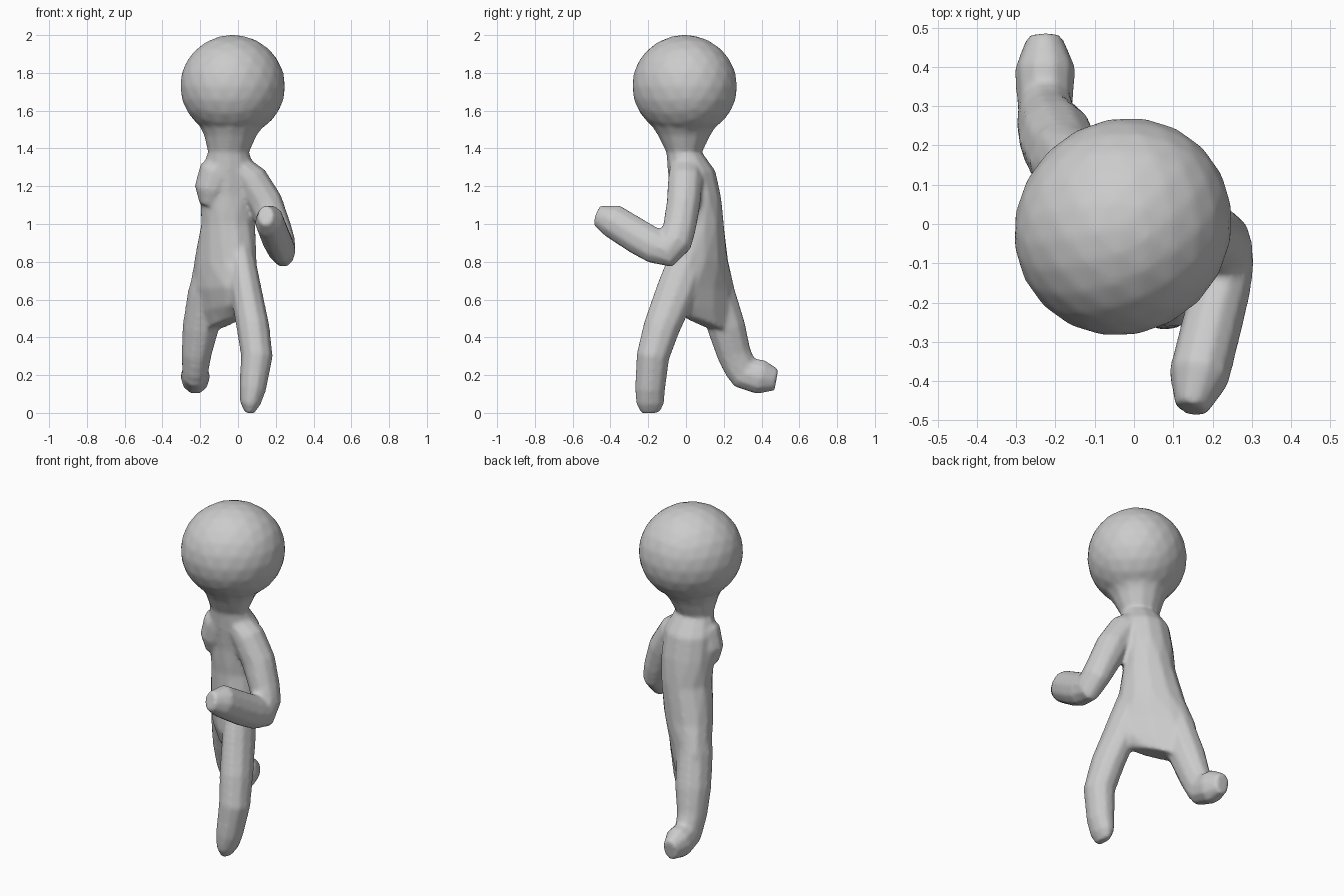
import bpy, bmesh, math
from mathutils import Vector, Matrix

cube = bpy.data.objects.get("Cube")
if cube:
    bpy.data.objects.remove(cube, do_unlink=True)

grey = bpy.data.materials.new("plain grey")
grey.use_nodes = True
colour = (0.6, 0.6, 0.6, 1)
grey.diffuse_color = colour
grey.node_tree.nodes["Principled BSDF"].inputs["Base Color"].default_value = colour

bm = bmesh.new()


def skin(rings):
    """Bridge rings of vertices and close both ends."""
    n = len(rings[0])
    faces = [bm.faces.new((a[i], a[(i + 1) % n], b[(i + 1) % n], b[i]))
             for a, b in zip(rings, rings[1:]) for i in range(n)]
    faces += [bm.faces.new(rings[0][::-1]), bm.faces.new(rings[-1])]
    bmesh.ops.recalc_face_normals(bm, faces=faces)


def ring(centre, u, v, n=10):
    return [bm.verts.new(centre + u * math.cos(a) + v * math.sin(a))
            for a in (2 * math.pi * i / n for i in range(n))]


def limb(path):
    """Tube along points (x, y, z, side radius, depth radius)."""
    pts = [Vector(p[:3]) for p in path]
    rings = []
    for i, p in enumerate(path):
        t = (pts[min(i + 1, len(pts) - 1)] - pts[max(i - 1, 0)]).normalized()
        side = (Vector((1, 0, 0)) - t * t.x).normalized()
        rings.append(ring(pts[i], side * p[3], t.cross(side) * p[4]))
    skin(rings)


def trunk(levels):
    """Sections (x, y, z, long radius, short radius, turn, rise of the long end)."""
    rings = []
    for x, y, z, a, b, turn, rise in levels:
        m = Matrix.Rotation(math.radians(turn), 3, "Z")
        rings.append(ring(Vector((x, y, z)), m @ Vector((a, 0, rise)), m @ Vector((0, b, 0)), 12))
    skin(rings)


# Neck, torso and pelvis, turning along the stride
trunk([(-.03, -.01, 1.55, .19, .19, 0, 0), (-.04, -.01, 1.47, .14, .14, 0, 0),
       (-.05, -.01, 1.38, .11, .095, 0, 0), (-.05, .03, 1.28, .145, .127, 0, 0),
       (-.05, .052, 1.15, .15, .133, 0, 0), (-.052, .065, 1.0, .146, .138, -15, 0),
       (-.067, .07, .8, .186, .132, -40, 0), (-.077, .07, .66, .235, .115, -47, .01),
       (-.078, .085, .55, .23, .09, -48, .03), (-.088, .115, .462, .15, .06, -48, .045)])

# Bent arm held forward
limb([(.0, 0, 1.31, .065, .085), (.07, -.003, 1.235, .09, .095),
      (.145, -.013, 1.11, .094, .092), (.2, -.035, .98, .083, .09),
      (.228, -.055, .91, .075, .092), (.24, -.1, .86, .066, .095),
      (.225, -.16, .88, .074, .095), (.2, -.25, .93, .078, .096),
      (.165, -.39, 1.018, .078, .092), (.145, -.472, 1.045, .042, .055)])

# Short shoulder stump
limb([(-.05, -.005, 1.33, .07, .085), (-.115, -.005, 1.265, .1, .09),
      (-.145, 0, 1.18, .088, .088), (-.16, .005, 1.1, .045, .06)])

# Forward leg
limb([(.01, .02, .85, .075, .1), (.042, -.05, .65, .084, .11),
      (.08, -.13, .45, .088, .1), (.1, -.175, .3, .085, .09),
      (.078, -.19, .13, .072, .082), (.065, -.19, .05, .055, .076),
      (.06, -.188, 0, .025, .05)])

# Trailing leg and foot
limb([(-.125, .1, .82, .085, .1), (-.172, .16, .63, .095, .104),
      (-.198, .215, .45, .097, .104), (-.22, .255, .31, .08, .093),
      (-.227, .3, .215, .07, .088)])
limb([(-.22, .23, .28, .05, .06), (-.227, .295, .215, .07, .088),
      (-.226, .395, .19, .079, .095), (-.228, .478, .175, .045, .06)])

# Round head, slightly longer along one diagonal
head = (Matrix.Translation((-.028, -.007, 1.73)) @ Matrix.Rotation(math.radians(45), 4, "Z")
        @ Matrix.Diagonal((.286, .271, .272, 1)))
bmesh.ops.create_icosphere(bm, subdivisions=3, radius=1, matrix=head)

# Fuse the parts into one soft figure
mesh = bpy.data.meshes.new("running_figure")
bm.to_mesh(mesh)
bm.free()
mesh.materials.append(grey)
figure = bpy.data.objects.new("running_figure", mesh)
bpy.context.collection.objects.link(figure)
remesh = figure.modifiers.new("fuse", "REMESH")
remesh.mode = "VOXEL"
remesh.voxel_size = 0.012
remesh.use_smooth_shade = True
soften = figure.modifiers.new("soften", "SMOOTH")
soften.factor = 0.5
soften.iterations = 5
